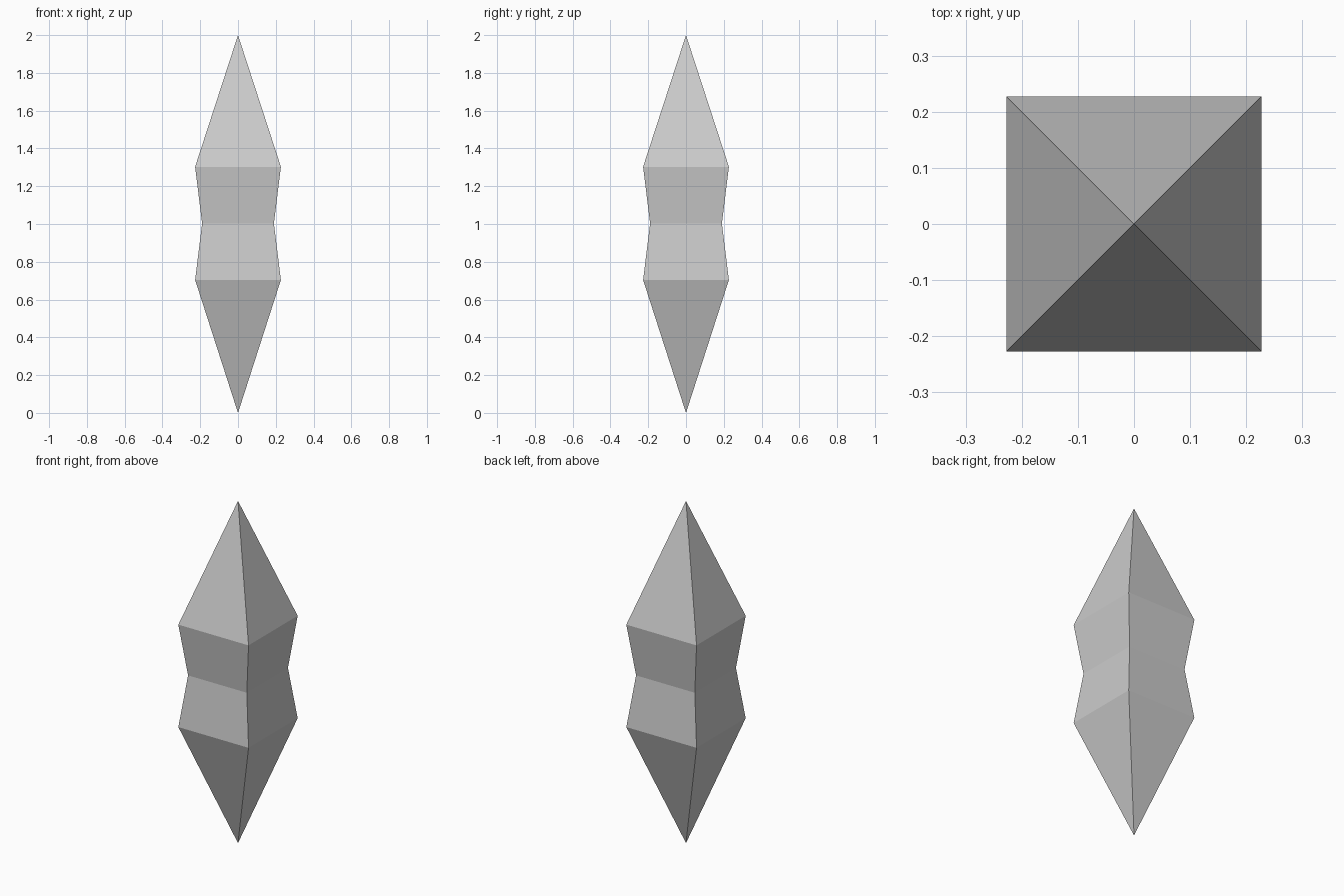
import bpy, bmesh

if "Cube" in bpy.data.objects:
    bpy.data.objects.remove(bpy.data.objects["Cube"])

# Square rings of the crystal: (half width, height)
RINGS = [(0.227, 0.704), (0.19, 1.002), (0.227, 1.303)]
CORNERS = [(-1, -1), (1, -1), (1, 1), (-1, 1)]

bm = bmesh.new()
rings = [[bm.verts.new((sx * w, sy * w, z)) for sx, sy in CORNERS] for w, z in RINGS]
bottom_tip = bm.verts.new((0, 0, 0))
top_tip = bm.verts.new((0, 0, 2))

for i in range(4):
    j = (i + 1) % 4
    # pointed ends
    bm.faces.new((bottom_tip, rings[0][j], rings[0][i]))
    bm.faces.new((top_tip, rings[-1][i], rings[-1][j]))
    # pinched waist
    for low, high in zip(rings, rings[1:]):
        bm.faces.new((low[i], low[j], high[j], high[i]))

bmesh.ops.recalc_face_normals(bm, faces=bm.faces)
mesh = bpy.data.meshes.new("crystal")
bm.to_mesh(mesh)
bm.free()
bpy.context.collection.objects.link(bpy.data.objects.new("crystal", mesh))
